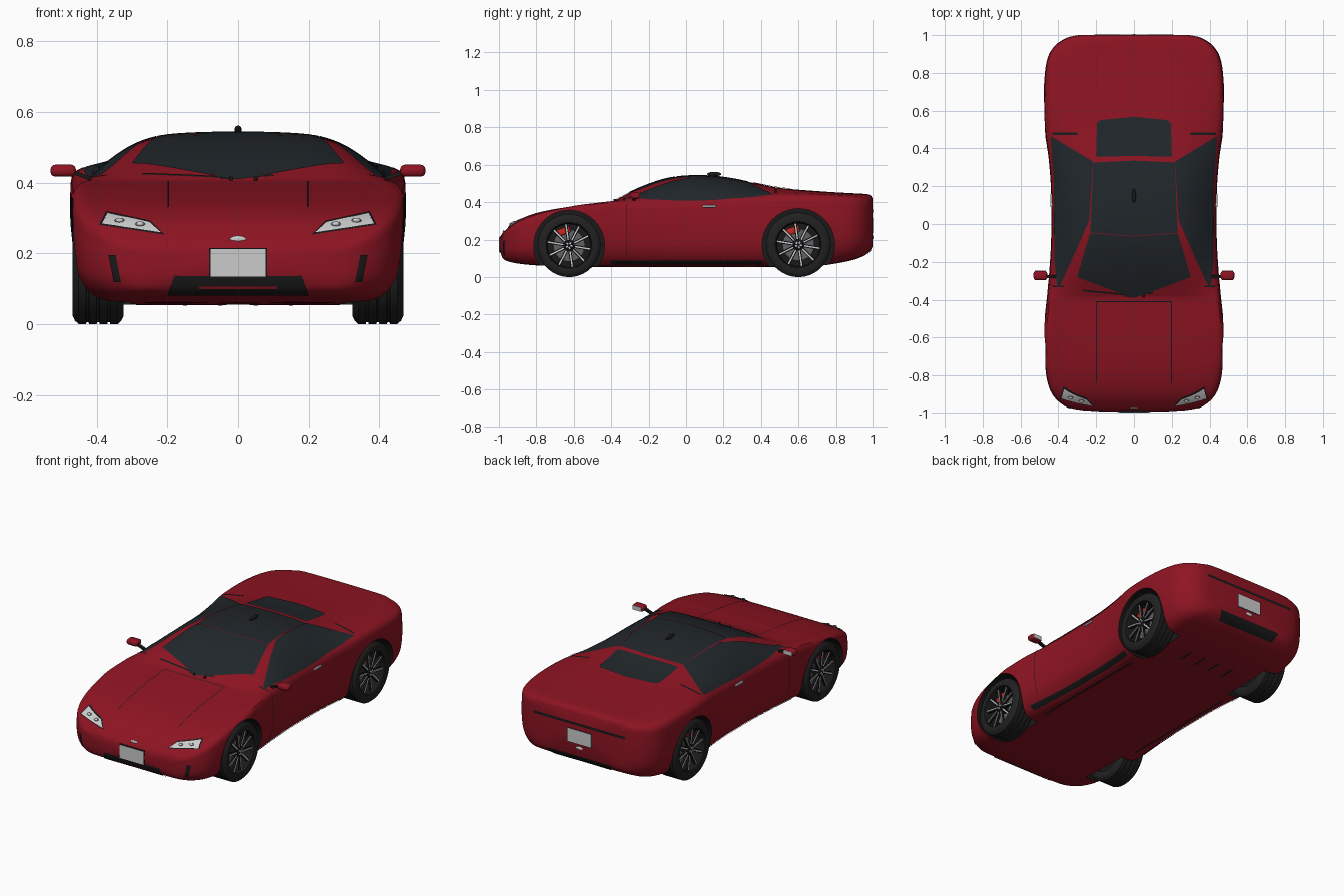
import bpy, bmesh
from math import pi, sin, cos, radians
from mathutils import Vector, Matrix
from mathutils.bvhtree import BVHTree

if "Cube" in bpy.data.objects:
    bpy.data.objects.remove(bpy.data.objects["Cube"])


def material(name, *rgb):
    m = bpy.data.materials.new(name)
    m.diffuse_color = (*rgb, 1)
    m.use_nodes = True
    m.node_tree.nodes["Principled BSDF"].inputs["Base Color"].default_value = m.diffuse_color
    return m


RED = material("red_paint", .27, .007, .016)
BLACK = material("black_trim", .01, .01, .011)
GLASS = material("dark_glass", .015, .02, .024)
RUBBER = material("rubber", .015, .015, .015)
SILVER = material("silver", .55, .55, .55)
STEEL = material("steel", .12, .12, .13)
CALIPER = material("caliper_red", .6, .02, .015)
PALE = material("pale", .75, .75, .72)


def finish(name, bm, mat, recalc=True):
    if recalc:
        bmesh.ops.recalc_face_normals(bm, faces=bm.faces)
    me = bpy.data.meshes.new(name)
    bm.to_mesh(me)
    bm.free()
    me.materials.append(mat)
    ob = bpy.data.objects.new(name, me)
    bpy.context.collection.objects.link(ob)
    return ob


def smooth_path(rows, n):
    """Catmull-Rom through rows of numbers, n steps per span."""
    out, last = [], len(rows) - 1
    for i in range(last):
        a, b, c, d = (rows[max(0, min(last, i + k))] for k in (-1, 0, 1, 2))
        for j in range(n):
            t = j / n
            out.append([.5 * (2*q + (r - p)*t + (2*p - 5*q + 4*r - s)*t*t + (3*q - p - 3*r + s)*t**3)
                        for p, q, r, s in zip(a, b, c, d)])
    return out + [list(rows[-1])]


def loft(bm, rings):
    vs = [[bm.verts.new(p) for p in ring] for ring in rings]
    n = len(vs[0])
    for a, b in zip(vs, vs[1:]):
        for i in range(n):
            bm.faces.new((a[i], a[(i+1) % n], b[(i+1) % n], b[i]))
    return vs


def lathe(name, profile, loc, s, mat, seg=48):
    """Closed (x, r) profile turned about the x axis."""
    bm = bmesh.new()
    rings = [[(loc[0]*s + x*s, loc[1] + r*cos(2*pi*k/seg), loc[2] + r*sin(2*pi*k/seg))
              for x, r in profile] for k in range(seg)]
    vs = loft(bm, rings)
    n = len(profile)
    for i in range(n):
        bm.faces.new((vs[-1][i], vs[-1][(i+1) % n], vs[0][(i+1) % n], vs[0][i]))
    return finish(name, bm, mat)


def boxes(name, items, mat, bevel=0):
    """items: list of (centre, size, rotation matrix or None)."""
    bm = bmesh.new()
    for c, size, rot in items:
        m = Matrix.Translation(c) @ (rot or Matrix()) @ Matrix.Diagonal((*size, 1))
        bmesh.ops.create_cube(bm, size=1, matrix=m)
    if bevel:
        bmesh.ops.bevel(bm, geom=bm.edges[:], offset=bevel, segments=3, affect='EDGES', profile=.5)
    return finish(name, bm, mat)


def ball(name, centres, size, mat):
    bm = bmesh.new()
    for c in centres:
        bmesh.ops.create_uvsphere(bm, u_segments=20, v_segments=12, radius=1,
                                  matrix=Matrix.Translation(c) @ Matrix.Diagonal((*size, 1)))
    return finish(name, bm, mat)


# Body stations: y, half width, bottom, shoulder z, centre top z, half width of top
stations = [
    (-.99, .26, .125, .205, .22, .15), (-.97, .35, .092, .235, .245, .22),
    (-.90, .43, .073, .29, .302, .28), (-.78, .466, .062, .337, .347, .30),
    (-.60, .477, .057, .377, .379, .30), (-.50, .471, .055, .391, .391, .30),
    (-.40, .46, .055, .402, .404, .30), (-.36, .456, .055, .402, .42, .29),
    (-.25, .446, .055, .404, .475, .27), (-.10, .437, .055, .406, .526, .25),
    (.05, .436, .055, .407, .541, .24), (.20, .438, .055, .413, .532, .235),
    (.35, .45, .055, .422, .504, .24), (.50, .47, .055, .435, .476, .25),
    (.70, .475, .06, .435, .459, .28), (.86, .46, .085, .427, .449, .28),
    (.94, .42, .11, .42, .445, .28), (.985, .355, .14, .412, .438, .26), (1.0, .29, .165, .395, .42, .22)]


def section(y, w, zb, zs, zt, wt):
    h, d = zs - zb, zt - zs
    half = [(0, zt), (wt*.55, zt - .02*d), (wt, zt - .11*d), ((wt + .97*w)/2, zs + .58*d),
            (.97*w, zs - .004), (w, zs - .22*h), (w, zs - .5*h), (.967*w, zb + .24*h),
            (.86*w, zb + .05*h), (.65*w, zb), (0, zb)]
    pts = smooth_path(half, 4)
    return [(x, y, z) for x, z in pts] + [(-x, y, z) for x, z in pts[-2:0:-1]]


bm = bmesh.new()
vs = loft(bm, [section(*st) for st in smooth_path(stations, 5)])
for ring, y in ((vs[0], -1.0), (vs[-1], 1.0)):
    c = bm.verts.new((0, y, sum(v.co.z for v in ring)/len(ring)))
    for i in range(len(ring)):
        bm.faces.new((ring[i - 1], ring[i], c))
bmesh.ops.recalc_face_normals(bm, faces=bm.faces)
skin = BVHTree.FromBMesh(bm)
body = finish("body", bm, RED)

# Wheel arches
AXLES = (("front", -.625, .168, .189), ("rear", .6, .172, .193))
bm = bmesh.new()
for _, y, r, arch in AXLES:
    for s in (-1, 1):
        bmesh.ops.create_cone(bm, cap_ends=True, segments=64, radius1=arch, radius2=arch, depth=.34,
                              matrix=Matrix.Translation((s*.475, y, r)) @ Matrix.Rotation(pi/2, 4, 'Y'))
cutter = finish("arch_cutter", bm, BLACK)
cutter.hide_render = True
mod = body.modifiers.new("arches", 'BOOLEAN')
mod.object, mod.solver, mod.material_mode = cutter, 'EXACT', 'TRANSFER'
bpy.context.view_layer.update()
body.data = bpy.data.meshes.new_from_object(body.evaluated_get(bpy.context.evaluated_depsgraph_get()))
body.modifiers.clear()
bpy.data.objects.remove(cutter)

VIEWS = {'top': (lambda u, v: (u, v, 2), (0, 0, -1)), 'side': (lambda u, v: (2, u, v), (-1, 0, 0)),
         'front': (lambda u, v: (u, -2, v), (0, 1, 0)), 'back': (lambda u, v: (u, 2, v), (0, -1, 0)),
         'under': (lambda u, v: (u, v, -2), (0, 0, 1))}


def on_skin(view, u, v, off):
    at, d = VIEWS[view]
    hit, nor, _, _ = skin.ray_cast(Vector(at(u, v)), Vector(d))
    if hit is None:
        hit, nor, _, _ = skin.find_nearest(Vector(at(u, v)))
    return hit + nor*off, nor


def patch(name, view, A, B, mat, mirror=False, off=.004, n=8, m=10):
    """Sheet ruled between polylines A and B, projected onto the body."""
    def sample(P):
        return [Vector(a).lerp(Vector(b), j/n) for a, b in zip(P, P[1:]) for j in range(n)] + [Vector(P[-1])]
    bm = bmesh.new()
    for s in ((1, -1) if mirror else (1,)):
        grid = []
        for a, b in zip(sample(A), sample(B)):
            row = []
            for k in range(m + 1):
                co, nor = on_skin(view, *a.lerp(b, k/m), off)
                row.append((bm.verts.new((co.x*s, co.y, co.z)), Vector((nor.x*s, nor.y, nor.z))))
            grid.append(row)
        for p, q in zip(grid, grid[1:]):
            for k in range(m):
                f = bm.faces.new((p[k][0], q[k][0], q[k+1][0], p[k+1][0]))
                f.normal_update()
                if f.normal.dot(p[k][1]) < 0:
                    f.normal_flip()
    return finish(name, bm, mat, False)


def line(name, view, a, b, mirror=False, w=.004, mat=BLACK):
    a, b = Vector(a), Vector(b)
    side = (b - a).orthogonal().normalized()*w/2
    patch(name, view, [a - side, b - side], [a + side, b + side], mat, mirror, .0025, 24, 1)


# Glass and roof
patch("windshield", 'top', [(-.232, -.048), (0, -.066), (.232, -.048)], [(-.3, -.28), (0, -.39), (.3, -.28)], GLASS)
patch("roof_panel", 'top', [(-.23, -.045), (0, -.063), (.23, -.045)], [(-.215, .325), (0, .335), (.215, .325)], GLASS)
patch("rear_window", 'top', [(-.2, .36), (-.18, .355), (0, .36), (.18, .355), (.2, .36)],
      [(-.195, .535), (-.175, .55), (0, .567), (.175, .55), (.195, .535)], GLASS)
patch("side_window", 'top', [(.405, -.335), (.417, -.2), (.42, 0), (.422, .25), (.438, .465)],
      [(.385, -.315), (.305, -.14), (.236, .02), (.224, .2), (.216, .33)], GLASS, True)

# Headlights
patch("headlight_frame", 'front', [(.208, .251), (.392, .279)], [(.248, .29), (.373, .317)], BLACK, True, .003)
patch("headlight", 'front', [(.218, .256), (.384, .281)], [(.251, .285), (.37, .311)], PALE, True, .005)
spots = [on_skin('front', x, z, .004)[0] for x, z in ((.277, .279), (.335, .289))]
spots += [Vector((-p.x, p.y, p.z)) for p in spots]
ball("headlight_ring", spots, (.014, .009, .008), STEEL)
ball("headlight_bulb", [p + Vector((0, -.002, .001)) for p in spots], (.011, .009, .007), PALE)

# Nose and tail details
patch("front_grille", 'front', [(-.2, .085), (.2, .085)], [(-.18, .137), (.18, .137)], BLACK, n=24)
patch("grille_bar", 'front', [(-.11, .103), (.11, .103)], [(-.11, .109), (.11, .109)], RED, off=.007, n=16, m=2)
patch("bumper_vent", 'front', [(.33, .12), (.35, .12)], [(.345, .195), (.365, .195)], BLACK, True)
patch("rear_light_strip", 'back', [(-.3, .345), (.3, .345)], [(-.3, .36), (.3, .36)], BLACK, n=40, m=3)
patch("rear_grille", 'back', [(-.19, .12), (.19, .12)], [(-.21, .165), (.21, .165)], BLACK, n=24)
boxes("number_plates", [((0, -.992, .173), (.156, .016, .078), None), ((0, .996, .275), (.156, .012, .078), None)], PALE)
boxes("plate_frames", [((0, -.99, .173), (.163, .016, .085), None), ((0, .995, .275), (.163, .012, .085), None)], BLACK)
ball("oval_badges", [on_skin('front', 0, .24, 0)[0], on_skin('back', 0, .212, 0)[0]], (.023, .005, .01), PALE)

# Panel gaps, sills and underside fins
line("hood_side_gap", 'top', (.198, -.84), (.198, -.41), True)
line("hood_rear_gap", 'top', (-.198, -.41), (.198, -.41))
line("door_front_gap", 'side', (-.32, .12), (-.32, .395), True)
line("window_rear_trim", 'top', (.30, .478), (.43, .478), True, .012)
line("window_front_trim", 'top', (.37, -.33), (.43, -.33), True, .008)
patch("sill", 'side', [(-.4, .07), (.41, .07)], [(-.4, .09), (.41, .09)], BLACK, True, n=40, m=3)
line("underbody_strip", 'under', (.33, -.38), (.33, .38), True, .012)
for x in (.05, .15):
    line("diffuser_slot", 'under', (x, .58), (x, .68), True, .012)

# Door handles, mirrors, wipers, antenna
boxes("door_handles", [((s*.435, .125, .378), (.014, .07, .011), None) for s in (-1, 1)], SILVER, .003)
boxes("mirror_housings", [((s*.495, -.272, .434), (.072, .05, .034), None) for s in (-1, 1)], RED, .014)
boxes("mirror_glass", [((s*.495, -.247, .434), (.056, .004, .024), None) for s in (-1, 1)], PALE)
boxes("mirror_arms", [((s*.44, -.278, .42), (.075, .018, .011), Matrix.Rotation(-s*.35, 4, 'Y')) for s in (-1, 1)], BLACK)
line("wiper_left", 'top', (-.27, -.35), (-.01, -.375), False, .009)
line("wiper_right", 'top', (-.05, -.38), (.1, -.362), False, .009)
boxes("wiper_pivots", [(on_skin('top', x, -.38, .002)[0], (.01, .016, .012), None) for x in (-.02, .05)], BLACK, .002)
ball("antenna_fin", [(0, .15, .55)], (.01, .038, .012), BLACK)

# Wheels
for end, y, r, _ in AXLES:
    for s in (-1, 1):
        c = (.396, y, r)
        side = "right" if s > 0 else "left"
        tag = f"{end}_{side}_"
        tread = []
        for x in (-.03, 0, .03):
            tread += [(x - .004, r), (x - .003, r - .006), (x + .003, r - .006), (x + .004, r)]
        lathe(tag + "tyre", [(-.07, .122), (-.072, .145), (-.066, r - .01), (-.055, r)] + tread +
              [(.055, r), (.066, r - .01), (.072, .145), (.07, .126)], c, s, RUBBER, 64)
        lathe(tag + "rim", [(-.068, .124), (-.066, .114), (.05, .114), (.066, .12), (.07, .126), (.06, .128)], c, s, BLACK)
        lathe(tag + "rim_back", [(-.04, .0005), (-.04, .116), (-.032, .116), (-.032, .0005)], c, s, BLACK)
        lathe(tag + "brake_disc", [(.005, .0005), (.005, .085), (.015, .085), (.015, .0005)], c, s, STEEL)
        lathe(tag + "hub", [(0, .0005), (0, .028), (.055, .028), (.062, .02), (.062, .0005)], c, s, BLACK, 24)
        dark, bright, nuts = [], [], []
        for k in range(10):
            rot = Matrix.Rotation(2*pi*k/10 + .15, 4, 'X')
            at = lambda rad, x: Vector((s*(.396 + x), y, r)) + rot @ Vector((0, 0, rad))
            dark.append((at(.068, .046), (.012, .017, .1), rot))
            bright.append((at(.074, .052), (.008, .007, .086), rot))
            if k % 2:
                nuts.append((at(.014, .062), (.008, .008, .012), rot))
        boxes(tag + "spokes", dark, BLACK)
        boxes(tag + "spoke_faces", bright, SILVER)
        boxes(tag + "wheel_nuts", nuts, SILVER)
        tilt = Matrix.Rotation(radians(20), 4, 'X')
        boxes(tag + "caliper", [(Vector((s*.41, y, r)) + tilt @ Vector((0, 0, .082)), (.04, .07, .035), tilt)], CALIPER, .006)

# Smooth shading with crisp edges
bpy.ops.object.select_all(action='DESELECT')
for ob in bpy.context.scene.objects:
    ob.select_set(True)
bpy.context.view_layer.objects.active = body
bpy.ops.object.shade_smooth_by_angle(angle=radians(35))
